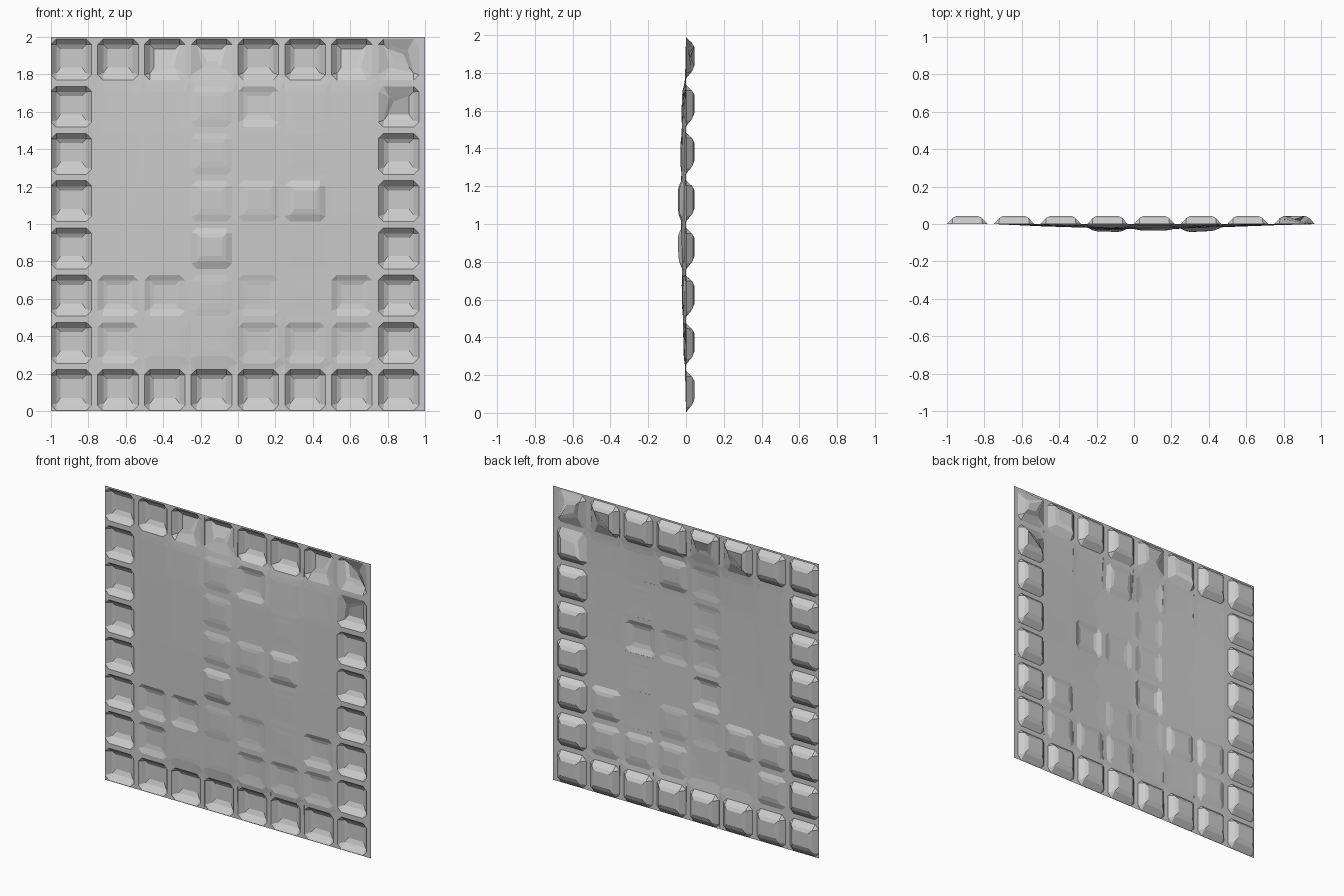
import bpy, bmesh

if "Cube" in bpy.data.objects:
    bpy.data.objects.remove(bpy.data.objects["Cube"])

DEPTH = 0.044
# Bulge profiles across the width and the height of the panel
WIDE = [(-.75, 0), (-.5, .45), (-.2, .8), (0, 1), (.3, .95), (.5, .6), (.75, .25), (.95, 0)]
TALL = [(.22, 0), (.3, .5), (.7, .75), (1.05, 1), (1.5, .85), (1.72, .5), (1.8, 0)]
# Inner cells (row, column): positive is recessed, negative is raised
INNER = {(1, 1): .4, (1, 4): .3, (1, 5): .35, (1, 6): .35, (2, 1): .45,
         (2, 2): .4, (2, 6): .45, (2, 4): .15, (6, 4): .4,
         (3, 3): -.45, (4, 5): -.4, (4, 3): -.2, (4, 4): -.2,
         (5, 3): -.15, (6, 3): -.15, (2, 3): -.1}
# Dented cells: corners pushed in (0 bottom left, counter-clockwise)
DENTS = {(7, 2): [1], (7, 3): [0, 1], (7, 6): [1], (7, 7): [0, 2], (6, 7): [3]}


def interp(points, t):
    if t <= points[0][0] or t >= points[-1][0]:
        return 0
    for (a, u), (b, v) in zip(points, points[1:]):
        if a <= t <= b:
            return u + (v - u) * (t - a) / (b - a)


def surface(x, z):
    return -0.027 * interp(WIDE, x) * interp(TALL, z)


bm = bmesh.new()


def vert(x, z, recess=0):
    return bm.verts.new((x, surface(x, z) + recess, z))


def ring(x0, z0, x1, z1, side, bottom, recess, dents):
    corners = [(x0 + side, z0 + bottom), (x1 - side, z0 + bottom),
               (x1 - side, z1 - side), (x0 + side, z1 - side)]
    out = []
    for i, (x, z) in enumerate(corners):
        r = recess
        if i in dents:
            x += .03 if i in (0, 3) else -.03
            z += .03 if i < 2 else -.03
            r *= .35
        out.append(vert(x, z, r))
    return out


def build_cell(row, col):
    x0, z0 = -1 + .25 * col, .003 + .2524 * row
    x1, z1 = x0 + .217, z0 + .219
    border = row in (0, 7) or col in (0, 7)
    d = DEPTH * (1 if border else INNER.get((row, col), 0))
    dents = DENTS.get((row, col), [])
    # Outer tile, chamfered rim, sloping wall and floor
    low = 0 if row == 0 else z0
    high = 2 if row == 7 else z0 + .2524
    tile = [vert(x, z) for x, z in ((x0, low), (x0 + .25, low), (x0 + .25, high), (x0, high))]
    c = .028
    rim = [(vert(*a), vert(*b)) for a, b in (
        ((x0, z0 + c), (x0 + c, z0)), ((x1 - c, z0), (x1, z0 + c)),
        ((x1, z1 - c), (x1 - c, z1)), ((x0 + c, z1), (x0, z1 - c)))]
    wall = ring(x0, z0, x1, z1, .03, .038, d * .72, dents)
    floor = ring(x0, z0, x1, z1, .052, .068, d, dents)
    for i in range(4):
        j = (i + 1) % 4
        bm.faces.new((tile[i], rim[i][1], rim[i][0]))
        bm.faces.new((tile[i], tile[j], rim[j][0], rim[i][1]))
        bm.faces.new((rim[i][0], rim[i][1], wall[i]))
        bm.faces.new((rim[i][1], rim[j][0], wall[j], wall[i]))
        bm.faces.new((wall[i], wall[j], floor[j], floor[i]))
    bm.faces.new(floor)


for row in range(8):
    for col in range(8):
        build_cell(row, col)
bmesh.ops.remove_doubles(bm, verts=bm.verts, dist=.0005)
bmesh.ops.dissolve_degenerate(bm, edges=bm.edges, dist=.0005)

# Embossed panel as one flat-shaded sheet
mesh = bpy.data.meshes.new("embossed_panel")
bm.to_mesh(mesh)
bm.free()
grey = bpy.data.materials.new("stone_grey")
grey.diffuse_color = (.6, .6, .6, 1)
grey.use_nodes = True
grey.node_tree.nodes["Principled BSDF"].inputs["Base Color"].default_value = grey.diffuse_color
mesh.materials.append(grey)
panel = bpy.data.objects.new("embossed_panel", mesh)
bpy.context.collection.objects.link(panel)
